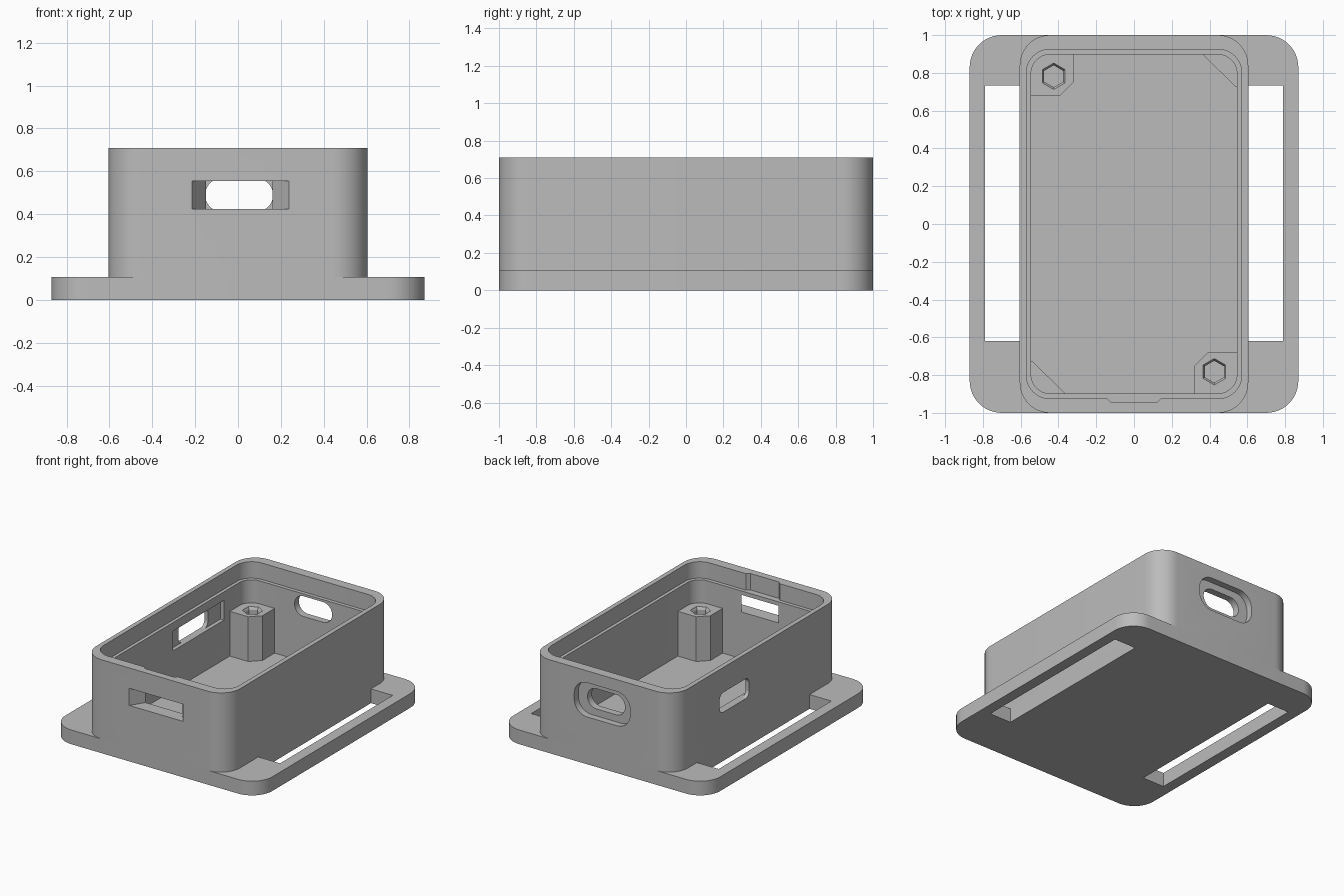
import bpy, bmesh, math

if "Cube" in bpy.data.objects:
    bpy.data.objects.remove(bpy.data.objects["Cube"], do_unlink=True)

grey = bpy.data.materials.new("plain grey")
grey.use_nodes = True
grey.diffuse_color = (0.5, 0.5, 0.5, 1)
grey.node_tree.nodes["Principled BSDF"].inputs["Base Color"].default_value = (0.5, 0.5, 0.5, 1)


def rounded(u0, u1, v0, v1, r, seg=12):
    """Counter-clockwise outline of a rounded rectangle."""
    corners = [(u1 - r, v1 - r), (u0 + r, v1 - r), (u0 + r, v0 + r), (u1 - r, v0 + r)]
    return [(cu + r * math.cos(a), cv + r * math.sin(a))
            for i, (cu, cv) in enumerate(corners)
            for a in [(i + k / seg) * math.pi / 2 for k in range(seg + 1)]]


def rect(u0, u1, v0, v1):
    return [(u0, v0), (u1, v0), (u1, v1), (u0, v1)]


def hexagon(cx, cy, r):
    return [(cx + r * math.sin(k * math.pi / 3), cy + r * math.cos(k * math.pi / 3)) for k in range(6)]


def loft(name, axis, sections):
    """Closed solid through (position, outline) sections along an axis."""
    place = {"x": lambda u, v, t: (t, u, v),
             "y": lambda u, v, t: (u, t, v),
             "z": lambda u, v, t: (u, v, t)}[axis]
    bm = bmesh.new()
    rings = [[bm.verts.new(place(u, v, t)) for u, v in outline] for t, outline in sections]
    for low, high in zip(rings, rings[1:]):
        for i in range(len(low)):
            j = (i + 1) % len(low)
            bm.faces.new((low[i], low[j], high[j], high[i]))
    bm.faces.new(rings[0][::-1])
    bm.faces.new(rings[-1])
    bmesh.ops.recalc_face_normals(bm, faces=bm.faces)
    mesh = bpy.data.meshes.new(name)
    bm.to_mesh(mesh)
    bm.free()
    mesh.materials.append(grey)
    obj = bpy.data.objects.new(name, mesh)
    bpy.context.collection.objects.link(obj)
    return obj


def prism(name, axis, outline, lo, hi):
    return loft(name, axis, [(lo, outline), (hi, outline)])


def cut(obj, cutters):
    """Subtract the cutters, bake the result and drop the cutters."""
    for c in cutters:
        c.hide_render = True
        mod = obj.modifiers.new("cut", "BOOLEAN")
        mod.operation = "DIFFERENCE"
        mod.solver = "EXACT"
        mod.object = c
    bpy.context.view_layer.update()
    deps = bpy.context.evaluated_depsgraph_get()
    mesh = bpy.data.meshes.new_from_object(obj.evaluated_get(deps))
    obj.modifiers.clear()
    obj.data = mesh
    for c in cutters:
        bpy.data.objects.remove(c, do_unlink=True)


def smooth(obj):
    bpy.ops.object.select_all(action="DESELECT")
    obj.select_set(True)
    bpy.context.view_layer.objects.active = obj
    bpy.ops.object.shade_smooth_by_angle(angle=math.radians(25))


PLATE, FLOOR, LEDGE, TOP, POST = 0.108, 0.07, 0.585, 0.71, 0.41
cavity = rounded(-0.545, 0.545, -0.897, 0.897, 0.1)

# Base plate with strap slots and the recessed floor of the box
plate = prism("base_plate", "z", rounded(-0.87, 0.87, -1, 1, 0.17), 0, PLATE)
cutters = [prism("strap_slot_cutter", "z", rect(*sorted((s * 0.605, s * 0.788)), -0.62, 0.733), -0.1, 0.3)
           for s in (-1, 1)]
cutters.append(prism("floor_cutter", "z", cavity, FLOOR, 0.3))
cut(plate, cutters)

# Box walls with lid ledge, latch notch and the port openings
walls = prism("box_walls", "z", rounded(-0.605, 0.605, -1, 1, 0.16), PLATE, TOP)
notch = [(-0.145, -0.9), (-0.145, -0.922), (-0.12, -0.945), (0.12, -0.945), (0.145, -0.922), (0.145, -0.9)]
cut(walls, [
    prism("cavity_cutter", "z", cavity, 0, 0.8),
    prism("lid_cutter", "z", rounded(-0.57, 0.57, -0.925, 0.925, 0.125), LEDGE, 0.8),
    prism("notch_cutter", "z", notch, LEDGE, 0.8),
    # tapered front port
    loft("front_port_cutter", "y", [(-1.02, rect(-0.228, 0.253, 0.425, 0.555)),
                                    (-0.88, rect(-0.138, 0.148, 0.425, 0.555))]),
    # stepped oval rear port
    prism("rear_port_cutter", "y", rounded(-0.153, 0.163, 0.413, 0.567, 0.076), 0.8, 1.1),
    prism("rear_recess_cutter", "y", rounded(-0.23, 0.24, 0.36, 0.62, 0.11), 0.95, 1.1),
    # side port, wider on the inside
    prism("side_port_cutter", "x", rounded(0.106, 0.46, 0.37, 0.52, 0.045), -0.7, -0.5),
    prism("side_recess_cutter", "x", rect(0, 0.61, 0.37, 0.52), -0.575, -0.5),
])
smooth(plate)
smooth(walls)

# Corner screw posts with hexagonal sockets, and plain corner gussets
for s, label in ((1, "back"), (-1, "front")):
    outline = [(-0.56, 0.68), (-0.39, 0.68), (-0.32, 0.75), (-0.32, 0.91), (-0.56, 0.91)]
    post = prism(label + "_screw_post", "z", [(s * x, s * y) for x, y in outline], FLOOR - 0.01, POST)
    cx, cy = -0.425 * s, 0.782 * s
    socket = loft("socket_cutter", "z", [(0.15, hexagon(cx, cy, 0.058)),
                                         (POST - 0.02, hexagon(cx, cy, 0.058)),
                                         (POST + 0.01, hexagon(cx, cy, 0.076))])
    cut(post, [socket])
    gusset = [(0.36, 0.91), (0.36, 0.9), (0.54, 0.725), (0.55, 0.725), (0.55, 0.91)]
    prism(label + "_corner_gusset", "z", [(s * x, s * y) for x, y in gusset], FLOOR - 0.01, POST)
